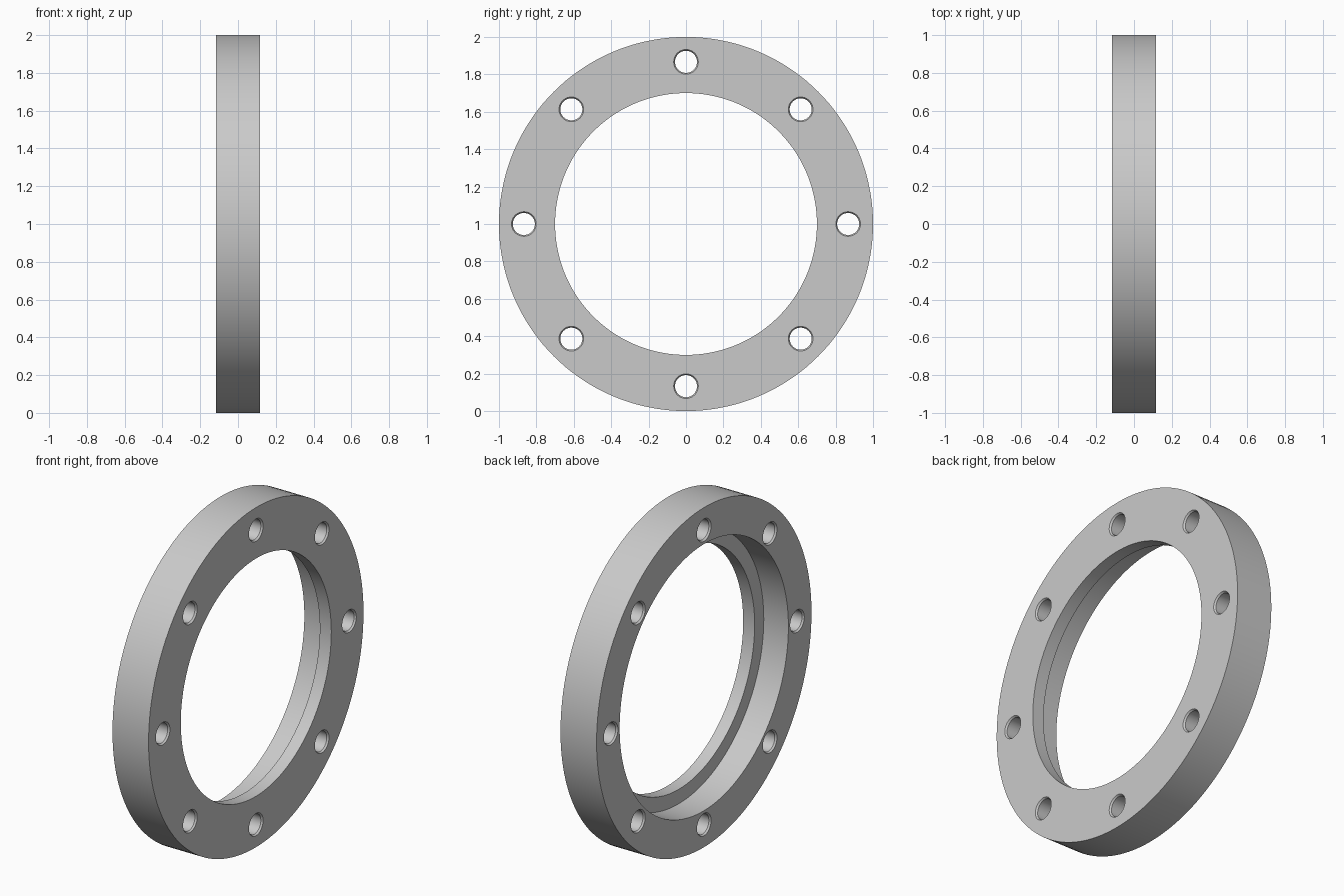
import bpy, bmesh, math
from mathutils import Matrix

if "Cube" in bpy.data.objects:
    bpy.data.objects.remove(bpy.data.objects["Cube"], do_unlink=True)

HALF = 0.1175          # half thickness of the ring
STEP = 0.043           # where the wide bore meets the narrow one
HOLE_COUNT = 8
HOLE_CIRCLE = 0.867

metal = bpy.data.materials.new("grey metal")
metal.use_nodes = True
metal.diffuse_color = (0.59, 0.59, 0.59, 1)
metal.node_tree.nodes["Principled BSDF"].inputs["Base Color"].default_value = metal.diffuse_color


def lathe(name, profile, sides, close):
    """Revolve (x, radius) points about the x axis; cap the ends or join them."""
    bm = bmesh.new()
    rings = [[bm.verts.new((x, r * math.sin(a), r * math.cos(a)))
              for a in (2 * math.pi * i / sides for i in range(sides))]
             for x, r in profile]
    pairs = list(zip(rings, rings[1:]))
    if close:
        pairs.append((rings[-1], rings[0]))
    else:
        bm.faces.new(rings[0])
        bm.faces.new(rings[-1])
    for a, b in pairs:
        for i in range(sides):
            j = (i + 1) % sides
            bm.faces.new((a[i], a[j], b[j], b[i]))
    bmesh.ops.recalc_face_normals(bm, faces=bm.faces)
    mesh = bpy.data.meshes.new(name)
    bm.to_mesh(mesh)
    bm.free()
    mesh.materials.append(metal)
    obj = bpy.data.objects.new(name, mesh)
    bpy.context.collection.objects.link(obj)
    return obj


# Ring with a stepped bore
ring = lathe("flange_ring", [(-HALF, 1), (HALF, 1), (HALF, 0.70), (STEP, 0.70),
                             (STEP, 0.785), (-HALF, 0.785)], 144, True)
ring.location.z = 1

# Bolt hole cutter, flared at both mouths
flare, bore, depth = 0.066, 0.059, 0.01
cutter = lathe("bolt_hole_cutter", [(-HALF - 0.05, flare), (-HALF, flare), (-HALF + depth, bore),
                                    (HALF - depth, bore), (HALF, flare), (HALF + 0.05, flare)],
               32, False)
bm = bmesh.new()
for i in range(HOLE_COUNT):
    start = len(bm.verts)
    bm.from_mesh(cutter.data)
    bm.verts.ensure_lookup_table()
    turn = Matrix.Rotation(2 * math.pi * i / HOLE_COUNT, 4, 'X')
    bmesh.ops.transform(bm, verts=bm.verts[start:],
                        matrix=turn @ Matrix.Translation((0, 0, HOLE_CIRCLE)))
bm.to_mesh(cutter.data)
bm.free()
cutter.location.z = 1
cutter.hide_render = True

# Cut the holes and smooth the round walls
cut = ring.modifiers.new("bolt_holes", 'BOOLEAN')
cut.operation = 'DIFFERENCE'
cut.solver = 'EXACT'
cut.object = cutter
bpy.ops.object.select_all(action='DESELECT')
bpy.context.view_layer.objects.active = ring
ring.select_set(True)
bpy.ops.object.modifier_apply(modifier=cut.name)
bpy.data.objects.remove(cutter, do_unlink=True)
bpy.ops.object.shade_smooth_by_angle(angle=math.radians(20))
